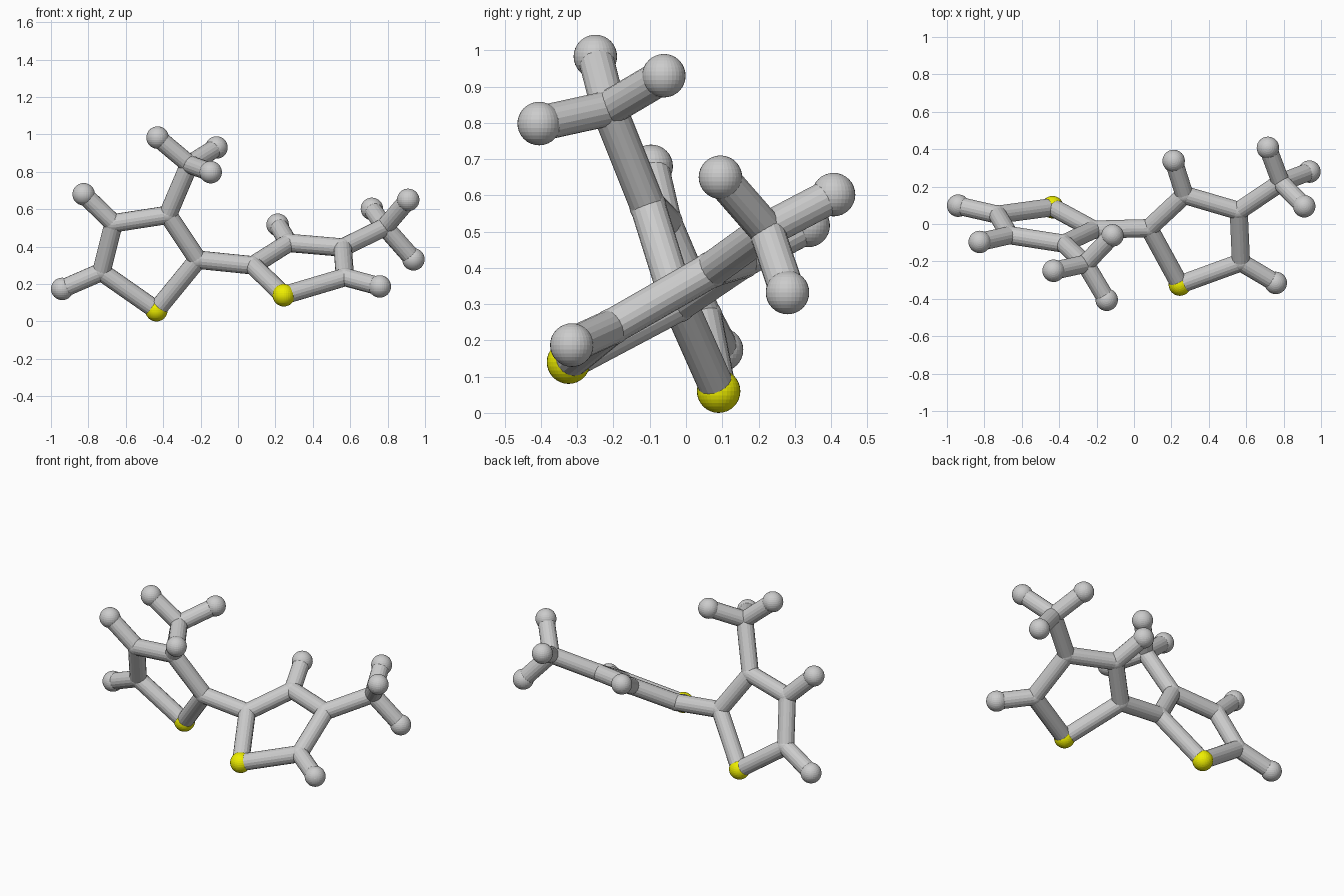
import bpy
from mathutils import Vector

if "Cube" in bpy.data.objects:
    bpy.data.objects.remove(bpy.data.objects["Cube"])

BALL_R, JOINT_R, ROD_R = 0.06, 0.051, 0.049

yellow = bpy.data.materials.new("yellow")
yellow.diffuse_color = (0.85, 0.85, 0.0, 1)
yellow.use_nodes = True
yellow.node_tree.nodes["Principled BSDF"].inputs["Base Color"].default_value = yellow.diffuse_color


def ball(name, p, r, mat=None):
    bpy.ops.mesh.primitive_uv_sphere_add(segments=32, ring_count=16, radius=r, location=p)
    ob = bpy.context.object
    ob.name = name
    if mat:
        ob.data.materials.append(mat)


def rod(name, a, b):
    a, b = Vector(a), Vector(b)
    d = b - a
    bpy.ops.mesh.primitive_cylinder_add(vertices=18, radius=ROD_R, depth=d.length, location=(a + b) / 2)
    ob = bpy.context.object
    ob.name = name
    ob.rotation_euler = d.to_track_quat('Z', 'Y').to_euler()


def ring_unit(side, ring, ring_h, methyl, methyl_h):
    """Five-sided ring (sulfur first), its hydrogens and its methyl branch."""
    # ring atoms and ring bonds
    for i, p in enumerate(ring):
        if i == 0:
            ball(side + "_sulfur_ball", p, BALL_R, yellow)
        else:
            ball(f"{side}_carbon_joint_{i}", p, JOINT_R)
        rod(f"{side}_ring_bond_{i}", p, ring[(i + 1) % 5])
    # hydrogens on the ring
    for i, h in ring_h.items():
        ball(f"{side}_ring_hydrogen_{i}", h, BALL_R)
        rod(f"{side}_ring_hydrogen_bond_{i}", ring[i], h)
    # methyl branch
    root, centre = methyl
    ball(side + "_methyl_joint", centre, JOINT_R)
    rod(side + "_methyl_bond", ring[root], centre)
    for i, h in enumerate(methyl_h):
        ball(f"{side}_methyl_hydrogen_{i}", h, BALL_R)
        rod(f"{side}_methyl_hydrogen_bond_{i}", centre, h)


# left ring, standing nearly upright
left = [(-0.436, 0.09, 0.06), (-0.215, -0.03, 0.33), (-0.375, -0.105, 0.57),
        (-0.665, -0.06, 0.525), (-0.73, 0.05, 0.265)]
ring_unit("left", left,
          {3: (-0.825, -0.096, 0.68), 4: (-0.94, 0.098, 0.174)},
          (2, (-0.26, -0.213, 0.84)),
          [(-0.43, -0.25, 0.983), (-0.115, -0.061, 0.93), (-0.146, -0.405, 0.798)])

# right ring, lying at a slant
right = [(0.245, -0.324, 0.14), (0.08, -0.022, 0.30), (0.27, 0.155, 0.42),
         (0.56, 0.07, 0.395), (0.572, -0.205, 0.237)]
ring_unit("right", right,
          {2: (0.212, 0.337, 0.517), 4: (0.758, -0.315, 0.187)},
          (3, (0.785, 0.222, 0.505)),
          [(0.716, 0.407, 0.602), (0.91, 0.095, 0.65), (0.938, 0.28, 0.332)])

# bond joining the two rings
rod("bridge_bond", left[1], right[1])
